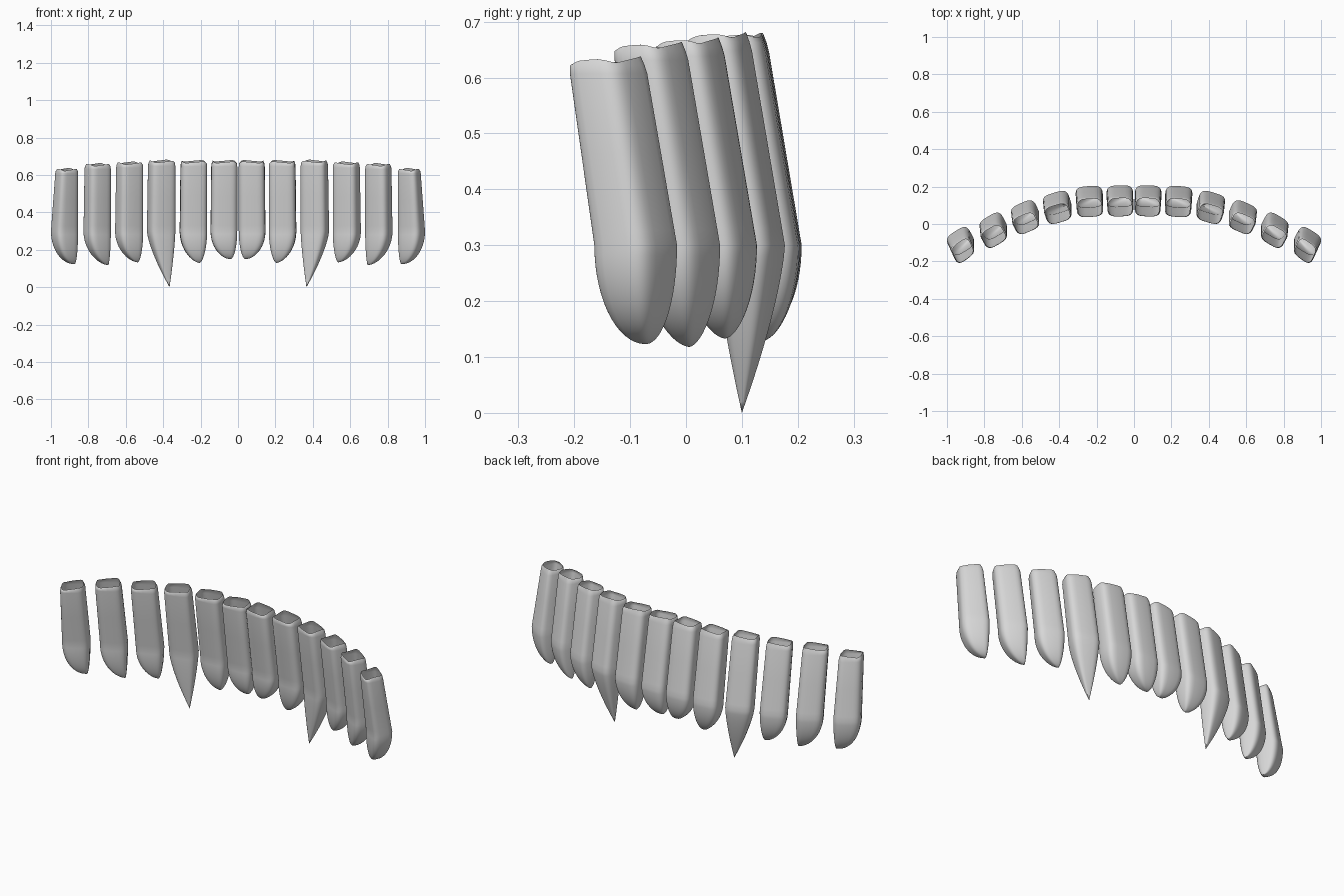
import bpy, bmesh, math

if "Cube" in bpy.data.objects:
    bpy.data.objects.remove(bpy.data.objects["Cube"])

SEGMENTS = 32
NECK_Z = 0.3          # height where the crown meets the root
LEAN = 0.158          # forward lean of the root per unit of height

enamel = bpy.data.materials.new("tooth_grey")
enamel.diffuse_color = (0.68, 0.68, 0.68, 1)
enamel.use_nodes = True
enamel.node_tree.nodes["Principled BSDF"].inputs["Base Color"].default_value = enamel.diffuse_color

# name: inner x, outer x, front y, back y (at the neck), turn in degrees,
#       tip (x, y, z), top z, root width factor, crown fullness (p, q)
TEETH = {
    "central_incisor": (0.004, 0.147, 0.092, 0.207, 2, (0.040, 0.145, 0.150), 0.672, 0.97, 2.0, 0.55),
    "lateral_incisor": (0.165, 0.312, 0.088, 0.204, 4, (0.205, 0.140, 0.130), 0.672, 0.97, 2.0, 0.62),
    "canine":          (0.335, 0.487, 0.052, 0.177, 18, (0.366, 0.100, 0.000), 0.674, 0.96, 1.4, 1.0),
    "first_premolar":  (0.507, 0.657, -0.004, 0.127, 25, (0.535, 0.070, 0.133), 0.664, 0.96, 2.0, 0.60),
    "second_premolar": (0.680, 0.826, -0.080, 0.061, 30, (0.694, 0.006, 0.118), 0.656, 0.96, 2.0, 0.60),
    "molar":           (0.855, 1.000, -0.164, -0.016, 30, (0.874, -0.072, 0.123), 0.630, 0.83, 2.0, 0.50),
}


def section(turn):
    """Rounded-rectangle outline, turned and fitted to a -1..1 box."""
    a, pts = math.radians(-turn), []
    for i in range(SEGMENTS):
        t = 2 * math.pi * i / SEGMENTS
        c, s = math.cos(t), math.sin(t)
        x = 0.068 * math.copysign(abs(c) ** 0.55, c)
        y = 0.055 * math.copysign(abs(s) ** 0.55, s)
        pts.append((x * math.cos(a) - y * math.sin(a), x * math.sin(a) + y * math.cos(a)))
    mx, my = max(p[0] for p in pts), max(p[1] for p in pts)
    return [(x / mx, y / my) for x, y in pts]


def build_tooth(name, x0, x1, y0, y1, turn, tip, top, root_w, p, q):
    bm = bmesh.new()
    shape = section(turn)
    hx, hy, cy = (x1 - x0) / 2, (y1 - y0) / 2, (y0 + y1) / 2
    rings = []
    # crown: neck outline shrinking towards the tip
    for k in range(14, -1, -1):
        u = math.sin(k / 15 * math.pi / 2) if q < 1 else k / 15
        s = (1 - u ** p) ** q
        z = NECK_Z + (tip[2] - NECK_Z) * u
        rings.append([bm.verts.new((tip[0] + s * (x0 + hx + hx * px - tip[0]),
                                    tip[1] + s * (cy + hy * py - tip[1]), z))
                      for px, py in shape])
    # root: leaning open tube with a rounded, wavy rim
    for f, rim in ((0.08, 1), (0.5, 1), (0.93, 1), (0.975, 0.97), (1, 0.89)):
        z = NECK_Z + (top - NECK_Z) * f
        w = hx * (1 + (root_w - 1) * f)
        d = hy * (1 - 0.07 * f)
        yc = cy - LEAN * (z - NECK_Z)
        ring = []
        for i, (px, py) in enumerate(shape):
            wave = 0.004 * math.cos(6 * math.pi * i / SEGMENTS) + 0.004 * py if f == 1 else 0
            ring.append(bm.verts.new((x0 + hx * (1 - 0.5 * (1 - root_w) * f * 2) + w * px * rim,
                                      yc + d * py * rim, z + wave)))
        rings.append(ring)
    point = bm.verts.new(tip)
    for i in range(SEGMENTS):
        j = (i + 1) % SEGMENTS
        bm.faces.new((point, rings[0][j], rings[0][i]))
        for a, b in zip(rings, rings[1:]):
            bm.faces.new((a[i], a[j], b[j], b[i]))
    bmesh.ops.recalc_face_normals(bm, faces=bm.faces)
    for face in bm.faces:
        face.smooth = True
    mesh = bpy.data.meshes.new(name)
    bm.to_mesh(mesh)
    bm.free()
    mesh.materials.append(enamel)
    obj = bpy.data.objects.new(name, mesh)
    bpy.context.collection.objects.link(obj)
    # matching tooth on the other side of the arch
    mirror = obj.modifiers.new("mirror", "MIRROR")
    mirror.use_mirror_merge = False


for tooth_name, spec in TEETH.items():
    build_tooth(tooth_name, *spec)
